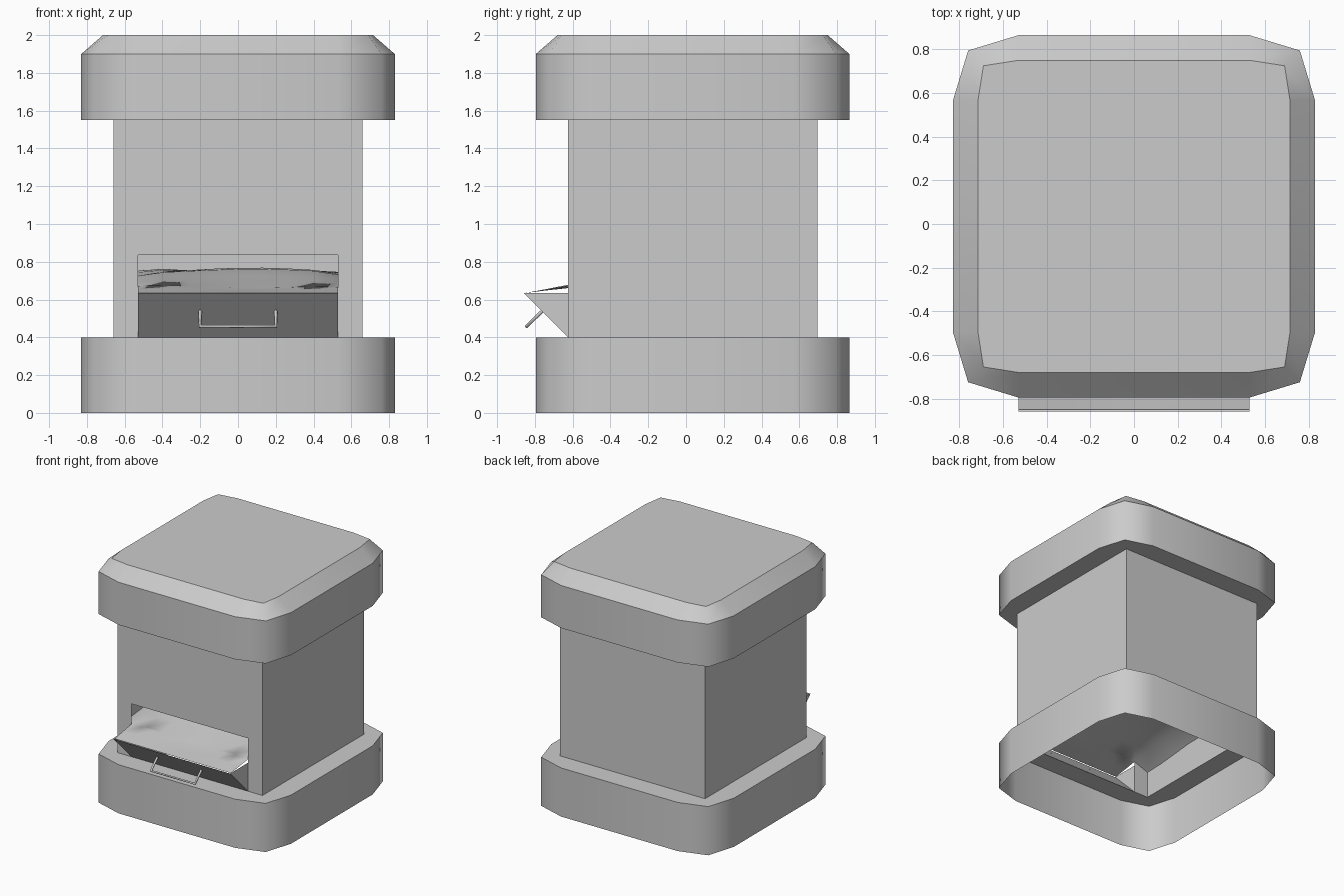
import bpy, bmesh, math
from mathutils import Vector

cube = bpy.data.objects.get("Cube")
if cube:
    bpy.data.objects.remove(cube)

CY = 0.035          # centre of the housing in y
FRONT = CY - 0.66   # front wall of the body
OPEN = 0.53         # half width of the opening

grey = bpy.data.materials.new("light_grey")
grey.use_nodes = True
grey.diffuse_color = (0.6, 0.6, 0.6, 1)
bsdf = next(n for n in grey.node_tree.nodes if n.type == 'BSDF_PRINCIPLED')
bsdf.inputs["Base Color"].default_value = grey.diffuse_color


def add_object(name, bm):
    mesh = bpy.data.meshes.new(name)
    bm.to_mesh(mesh)
    bm.free()
    mesh.materials.append(grey)
    obj = bpy.data.objects.new(name, mesh)
    bpy.context.collection.objects.link(obj)
    return obj


def ring(bm, corner, side, z):
    """Twelve-point rounded square at height z."""
    points = [(side, OPEN), (corner, corner), (OPEN, side)]
    verts = []
    for quarter in range(4):
        c, s = round(math.cos(quarter * math.pi / 2)), round(math.sin(quarter * math.pi / 2))
        for x, y in points:
            verts.append(bm.verts.new((c * x - s * y, s * x + c * y + CY, z)))
    return verts


def loft(profile, closed_top=False):
    """Join a stack of (corner, side, z) rings, smooth around, sharp at the rims."""
    bm = bmesh.new()
    rings = [ring(bm, *p) for p in profile]
    for low, high in zip(rings, rings[1:]):
        for i in range(12):
            j = (i + 1) % 12
            bm.faces.new((low[i], low[j], high[j], high[i]))
    if closed_top:
        bm.faces.new(rings[-1])
    for f in bm.faces:
        f.smooth = True
    for e in bm.edges:
        if abs(e.verts[0].co.z - e.verts[1].co.z) < 0.001:
            e.smooth = False
    return bm


# Base skirt, open underneath, with a ledge in to the body
add_object("base", loft([(0.76, 0.83, 0), (0.76, 0.83, 0.4), (0.66, 0.66, 0.4)]))

# Cap with underside ledge and bevelled lid
add_object("cap", loft([(0.66, 0.66, 1.55), (0.76, 0.83, 1.55), (0.76, 0.83, 1.9),
                        (0.69, 0.715, 2.0)], closed_top=True))

# Square body with the dispensing opening removed from its front wall
bm = loft([(0.66, 0.66, 0.4), (0.66, 0.66, 0.835), (0.66, 0.66, 1.55)])
gap = []
for f in bm.faces:
    f.smooth = False
    c = f.calc_center_median()
    if c.y < FRONT + 0.01 and abs(c.x) < 0.1 and c.z < 0.835:
        gap.append(f)
bmesh.ops.delete(bm, geom=gap, context='FACES')
add_object("body", bm)

# Tilted chute: sloping front panel and two triangular cheeks
bm = bmesh.new()
sides = []
for x in (-OPEN, OPEN):
    sides.append([bm.verts.new((x, y, z)) for y, z in
                  ((FRONT, 0.4), (-0.86, 0.635), (FRONT, 0.635))])
a, b = sides
bm.faces.new(a[::-1])
bm.faces.new(b)
bm.faces.new((a[0], b[0], b[1], a[1]))
bmesh.ops.recalc_face_normals(bm, faces=bm.faces[:])
add_object("chute", bm)


# Lumpy fill that rises from the chute lip into the body
def fill_height(x, y):
    rise = min(0.16 * (y + 0.85), 0.12)
    lump = 0.014 * math.sin(4.5 * x + 1.2) * math.cos(5 * y)
    fade = min(1, max(0, (y + 0.85) / 0.3))
    droop = max(0, abs(x) - 0.5) * 0.5 * fade
    return 0.635 + rise + lump * fade - droop


bm = bmesh.new()
columns = 10
rows = [(-0.85, OPEN), (-0.74, OPEN), (FRONT, OPEN), (FRONT + 0.001, 0.66)]
rows += [(FRONT + 1.32 * k / 8, 0.66) for k in range(1, 9)]
grid = []
for y, half in rows:
    line = []
    for i in range(columns + 1):
        x = half * (2 * i / columns - 1)
        line.append(bm.verts.new((x, y, fill_height(x, y))))
    grid.append(line)
for near, far in zip(grid, grid[1:]):
    for i in range(columns):
        f = bm.faces.new((near[i], near[i + 1], far[i + 1], far[i]))
        f.smooth = True
add_object("fill", bm)

# Bar handle standing square off the chute panel
curve = bpy.data.curves.new("handle_path", 'CURVE')
curve.dimensions = '3D'
curve.bevel_depth = 0.01
curve.bevel_resolution = 1
curve.use_fill_caps = True
spline = curve.splines.new('POLY')
path = [(-0.2, -0.762, 0.538), (-0.2, -0.845, 0.457), (0.2, -0.845, 0.457), (0.2, -0.762, 0.538)]
spline.points.add(len(path) - 1)
for point, co in zip(spline.points, path):
    point.co = (*co, 1)
helper = bpy.data.objects.new("handle_path", curve)
bpy.context.collection.objects.link(helper)
bpy.context.view_layer.update()
mesh = bpy.data.meshes.new_from_object(helper.evaluated_get(bpy.context.evaluated_depsgraph_get()))
bpy.data.objects.remove(helper)
mesh.name = "handle"
mesh.materials.clear()
mesh.materials.append(grey)
handle = bpy.data.objects.new("handle", mesh)
bpy.context.collection.objects.link(handle)
